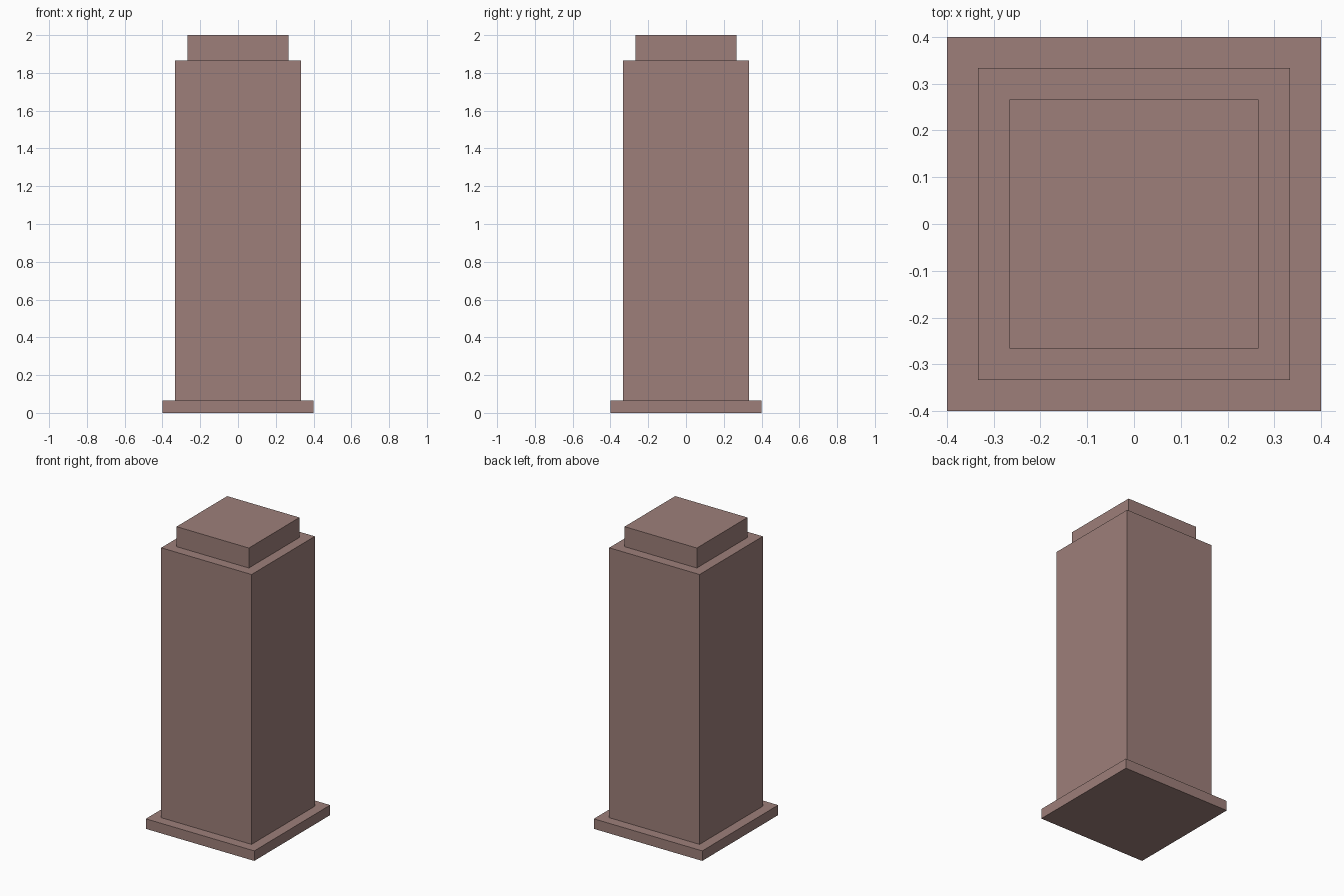
import bpy

if "Cube" in bpy.data.objects:
    bpy.data.objects.remove(bpy.data.objects["Cube"])

# One flat colour for the whole pillar
stone = bpy.data.materials.new("dusty_brown_stone")
stone.diffuse_color = (0.337, 0.212, 0.193, 1.0)
stone.use_nodes = True
stone.node_tree.nodes["Principled BSDF"].inputs["Base Color"].default_value = stone.diffuse_color


def square_block(name, width, bottom, top):
    """Square block centred on the z axis, spanning bottom to top."""
    bpy.ops.mesh.primitive_cube_add(size=1, location=(0, 0, (bottom + top) / 2))
    block = bpy.context.object
    block.name = name
    block.scale = (width, width, top - bottom)
    bpy.ops.object.transform_apply(location=False, rotation=False, scale=True)
    block.data.materials.append(stone)
    return block


# Wide foot, tall body and stepped cap
square_block("base_plinth", 0.8, 0.0, 0.0667)
square_block("pillar_shaft", 0.6667, 0.0667, 1.8667)
square_block("top_cap", 0.5333, 1.8667, 2.0)
